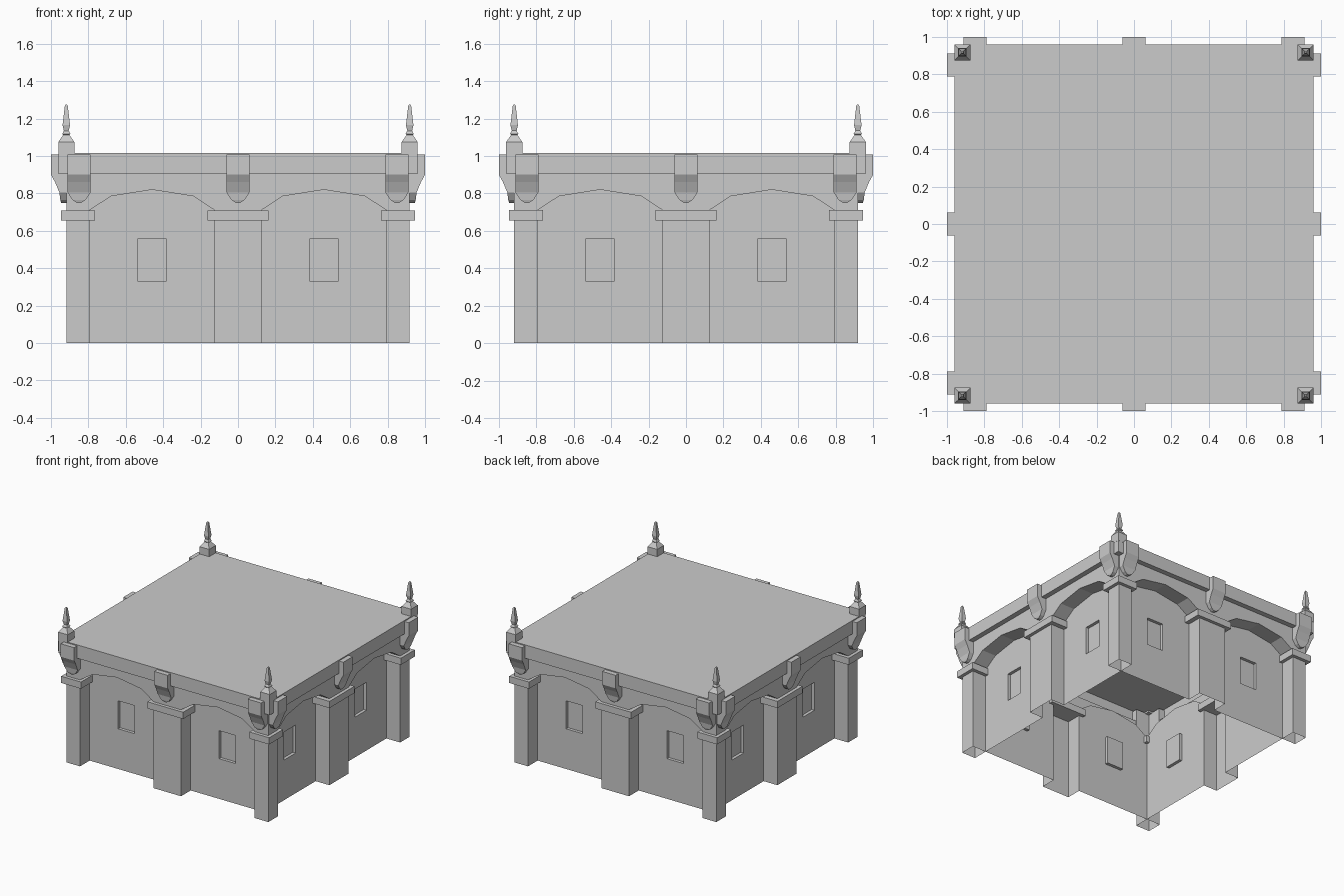
import bpy, bmesh
from math import pi
from mathutils import Matrix

if "Cube" in bpy.data.objects:
    bpy.data.objects.remove(bpy.data.objects["Cube"])

FACE, WALL, TOP = 0.918, 0.793, 0.91      # facade plane, recessed wall plane, facade top
ARCH = [(0, .82), (.22, .785), (.335, .71)]
WIN, WZ0, WZ1, WDEPTH = .075, .33, .56, .025


def finish(bm, name, spin=True):
    """Weld, copy around the four sides if asked, and link as an object."""
    if spin:
        geo = bm.verts[:] + bm.edges[:] + bm.faces[:]
        for i in range(1, 4):
            new = bmesh.ops.duplicate(bm, geom=geo)['geom']
            bmesh.ops.rotate(bm, verts=[v for v in new if isinstance(v, bmesh.types.BMVert)],
                             cent=(0, 0, 0), matrix=Matrix.Rotation(i * pi / 2, 3, 'Z'))
    bmesh.ops.remove_doubles(bm, verts=bm.verts, dist=1e-4)
    bmesh.ops.recalc_face_normals(bm, faces=bm.faces)
    me = bpy.data.meshes.new(name)
    bm.to_mesh(me)
    bm.free()
    ob = bpy.data.objects.new(name, me)
    bpy.context.collection.objects.link(ob)
    return ob


def face(bm, *pts):
    return bm.faces.new([bm.verts.new(p) for p in pts])


def upright(bm, a, b, y, za, zb, ta, tb):
    """Quad in a plane facing the front, with sloping lower and upper edges."""
    face(bm, (a, y, za), (b, y, zb), (b, y, tb), (a, y, ta))


def box(bm, x0, x1, y0, y1, z0, z1):
    m = Matrix.LocRotScale(((x0 + x1) / 2, (y0 + y1) / 2, (z0 + z1) / 2), None,
                           (x1 - x0, y1 - y0, z1 - z0))
    bmesh.ops.create_cube(bm, size=1, matrix=m)


def loft(bm, rings):
    """Skin closed rings of equal length and cap both ends."""
    vs = [[bm.verts.new(p) for p in r] for r in rings]
    n = len(vs[0])
    for lo, hi in zip(vs, vs[1:]):
        for i in range(n):
            bm.faces.new((lo[i], lo[(i + 1) % n], hi[(i + 1) % n], hi[i]))
    bm.faces.new(vs[0])
    bm.faces.new(vs[-1])


def arch_z(u):
    u = abs(u)
    for (a, za), (b, zb) in zip(ARCH, ARCH[1:]):
        if u <= b:
            return za + (zb - za) * (u - a) / (b - a)
    return ARCH[-1][1]


# Facade shell: pillars, spandrels, arched recesses and sunken windows
bm = bmesh.new()
for a, b in ((-FACE, -.793), (-.125, .125), (.793, FACE)):
    upright(bm, a, b, -FACE, 0, 0, TOP, TOP)
cols = [-.334, -.22, -WIN, 0, WIN, .22, .334]
for c in (-.459, .459):
    for u, v in zip(cols, cols[1:]):
        a, b, za, zb = c + u, c + v, arch_z(u), arch_z(v)
        upright(bm, a, b, -FACE, za, zb, TOP, TOP)
        face(bm, (a, -FACE, za), (b, -FACE, zb), (b, -WALL, zb), (a, -WALL, za))
        if abs(u + v) / 2 < WIN:
            back = -WALL + WDEPTH
            upright(bm, a, b, -WALL, 0, 0, WZ0, WZ0)
            upright(bm, a, b, -WALL, WZ1, WZ1, za, zb)
            upright(bm, a, b, back, WZ0, WZ0, WZ1, WZ1)
            for z in (WZ0, WZ1):
                face(bm, (a, -WALL, z), (b, -WALL, z), (b, back, z), (a, back, z))
        else:
            upright(bm, a, b, -WALL, 0, 0, za, zb)
    for x, z0, z1, y in ((c - .334, 0, .71, -FACE), (c + .334, 0, .71, -FACE),
                         (c - WIN, WZ0, WZ1, -WALL + WDEPTH), (c + WIN, WZ0, WZ1, -WALL + WDEPTH)):
        face(bm, (x, y, z0), (x, -WALL, z0), (x, -WALL, z1), (x, y, z1))
finish(bm, "arched_walls")

# Pillar capitals: one corner block and one middle block per side
bm = bmesh.new()
box(bm, -.945, -.765, -.945, -.765, .655, .71)
box(bm, -.163, .163, -.945, -.765, .655, .71)
finish(bm, "pillar_capitals")

# Flat roof with cornice band, open underneath inside the walls
bm = bmesh.new()
sq = lambda r, z: [(-r, -r, z), (r, -r, z), (r, r, z), (-r, r, z)]
face(bm, *sq(.96, 1.015))
for i in range(4):
    j = (i + 1) % 4
    lo, hi, inn = sq(.96, .905), sq(.96, 1.015), sq(FACE, .905)
    face(bm, lo[i], lo[j], hi[j], hi[i])
    face(bm, inn[i], inn[j], lo[j], lo[i])
finish(bm, "roof_cornice", spin=False)

# Scroll brackets: rows of height, half width, outward reach
bm = bmesh.new()
rows = [(1.007, .061, 1.0), (.9, .061, 1.0), (.86, .061, .978), (.805, .061, .955),
        (.765, .035, .95), (.75, .012, .945)]
for c in (-.85, 0, .85):
    loft(bm, [[(c - w, -d, z), (c + w, -d, z), (c + w, -.91, z), (c - w, -.91, z)]
              for z, w, d in rows])
finish(bm, "cornice_brackets")

# Corner finials: square plinth, pyramid cap and slender spike
bm = bmesh.new()
prof = [(.043, 1.0), (.043, 1.075), (.017, 1.112), (.022, 1.118), (.013, 1.135),
        (.02, 1.165), (.008, 1.268), (.004, 1.275)]
loft(bm, [[(-FACE + dx * r, -FACE + dy * r, z)
           for dx, dy in ((-1, -1), (1, -1), (1, 1), (-1, 1))] for r, z in prof])
finish(bm, "corner_finials")
